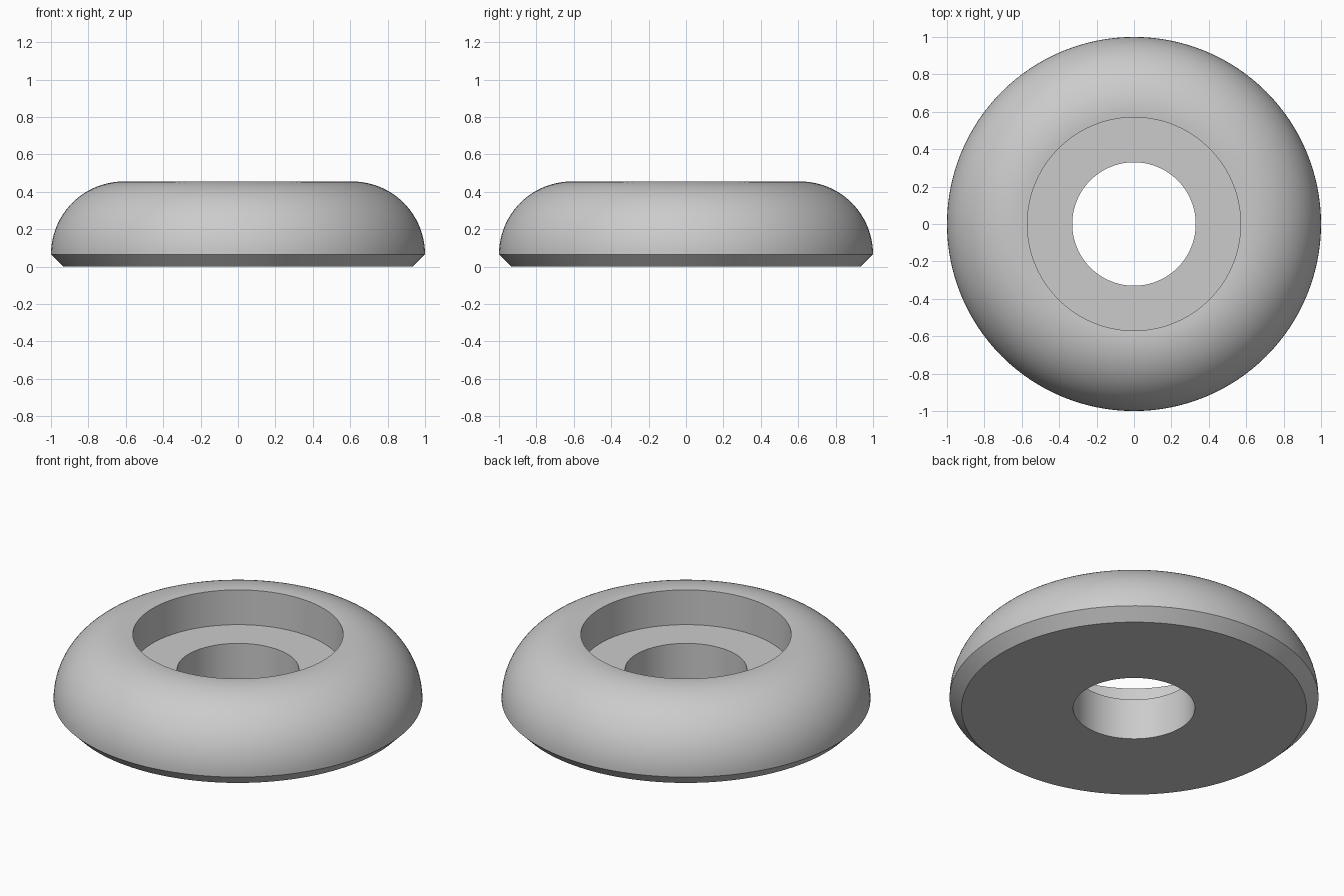
import bpy
import bmesh
from math import sin, cos, pi, radians, acos

cube = bpy.data.objects.get("Cube")
if cube:
    bpy.data.objects.remove(cube, do_unlink=True)

HOLE, BORE, OUTER = 0.33, 0.57, 1.0
FLOOR, SHOULDER, ROUND = 0.245, 0.065, 0.39
SEGMENTS, ARC_STEPS = 128, 28

# Material
grey = bpy.data.materials.new("light_grey")
grey.use_nodes = True
colour = (0.6, 0.6, 0.6, 1)
grey.diffuse_color = colour
grey.node_tree.nodes["Principled BSDF"].inputs["Base Color"].default_value = colour

# Cross-section: through hole, flat base, chamfer, rounded dome, counterbore
centre = OUTER - ROUND
end = pi - acos((centre - BORE) / ROUND)
profile = [(HOLE, FLOOR), (HOLE, 0), (OUTER - SHOULDER, 0)]
for i in range(ARC_STEPS + 1):
    a = end * i / ARC_STEPS
    profile.append((centre + ROUND * cos(a), SHOULDER + ROUND * sin(a)))
profile.append((BORE, FLOOR))

# Revolve the closed cross-section into a ring
bm = bmesh.new()
verts = [bm.verts.new((r, 0, z)) for r, z in profile]
edges = [bm.edges.new((v, verts[(i + 1) % len(verts)])) for i, v in enumerate(verts)]
bmesh.ops.spin(bm, geom=verts + edges, cent=(0, 0, 0), axis=(0, 0, 1),
               angle=2 * pi, steps=SEGMENTS, use_merge=False)
bmesh.ops.remove_doubles(bm, verts=bm.verts, dist=0.0005)
bmesh.ops.recalc_face_normals(bm, faces=bm.faces)
mesh = bpy.data.meshes.new("round_foot")
bm.to_mesh(mesh)
bm.free()
mesh.materials.append(grey)

foot = bpy.data.objects.new("round_foot", mesh)
bpy.context.collection.objects.link(foot)
bpy.ops.object.select_all(action="DESELECT")
foot.select_set(True)
bpy.context.view_layer.objects.active = foot
bpy.ops.object.shade_smooth_by_angle(angle=radians(30))
